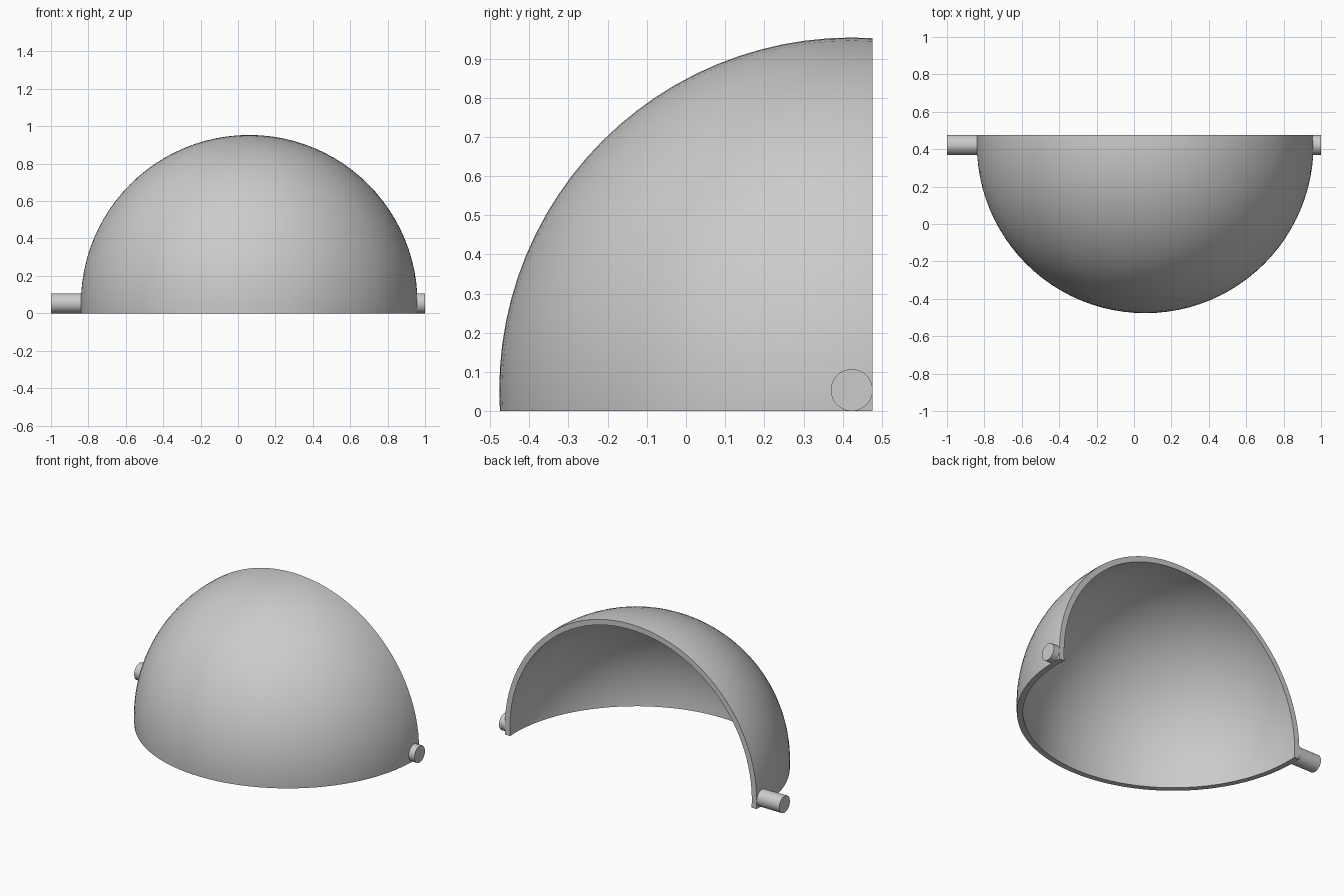
import bpy, bmesh, math
from mathutils import Matrix, Vector

cube = bpy.data.objects.get("Cube")
if cube:
    bpy.data.objects.remove(cube)

RADIUS = 0.9
WALL = 0.035
PIN = 0.0535
CENTRE = Vector((0.06, 0.4232, PIN))

grey = bpy.data.materials.new("light grey")
grey.use_nodes = True
colour = (0.6, 0.6, 0.6, 1)
grey.diffuse_color = colour
grey.node_tree.nodes["Principled BSDF"].inputs["Base Color"].default_value = colour


def finish(name, bm):
    """Turn the bmesh into a smooth-shaded object with crisp edges."""
    bmesh.ops.recalc_face_normals(bm, faces=bm.faces)
    mesh = bpy.data.meshes.new(name)
    bm.to_mesh(mesh)
    bm.free()
    mesh.materials.append(grey)
    obj = bpy.data.objects.new(name, mesh)
    bpy.context.collection.objects.link(obj)
    bpy.ops.object.select_all(action='DESELECT')
    obj.select_set(True)
    bpy.context.view_layer.objects.active = obj
    bpy.ops.object.shade_smooth_by_angle(angle=math.radians(35))


def cut_and_cap(bm, point, normal):
    """Remove what lies beyond the plane and close the flat section."""
    geom = bm.verts[:] + bm.edges[:] + bm.faces[:]
    bmesh.ops.bisect_plane(bm, geom=geom, plane_co=point, plane_no=normal, clear_outer=True)
    rim = [e for e in bm.edges if e.is_boundary]
    bmesh.ops.triangle_fill(bm, edges=rim, use_beauty=True, normal=normal)


# Hollow quarter-sphere shell, cut just past its centre at the back and base
bm = bmesh.new()
turn = Matrix.Translation(CENTRE) @ Matrix.Rotation(math.pi / 2, 4, 'Y')
for radius in (RADIUS, RADIUS - WALL):
    bmesh.ops.create_uvsphere(bm, u_segments=96, v_segments=48, radius=radius, matrix=turn)
cut_and_cap(bm, CENTRE + Vector((0, PIN, 0)), Vector((0, 1, 0)))
cut_and_cap(bm, CENTRE - Vector((0, 0, PIN)), Vector((0, 0, -1)))
finish("quarter_sphere_shell", bm)

# Pivot pins, rooted inside the shell wall
for name, tip, side in (("long_pivot_pin", -1, -1), ("short_pivot_pin", 1, 1)):
    root = CENTRE.x + side * (RADIUS - WALL * 0.7)
    bm = bmesh.new()
    place = Matrix.Translation(((root + tip) / 2, CENTRE.y, CENTRE.z))
    bmesh.ops.create_cone(bm, cap_ends=True, segments=48, radius1=PIN, radius2=PIN,
                          depth=abs(tip - root),
                          matrix=place @ Matrix.Rotation(math.pi / 2, 4, 'Y'))
    finish(name, bm)
